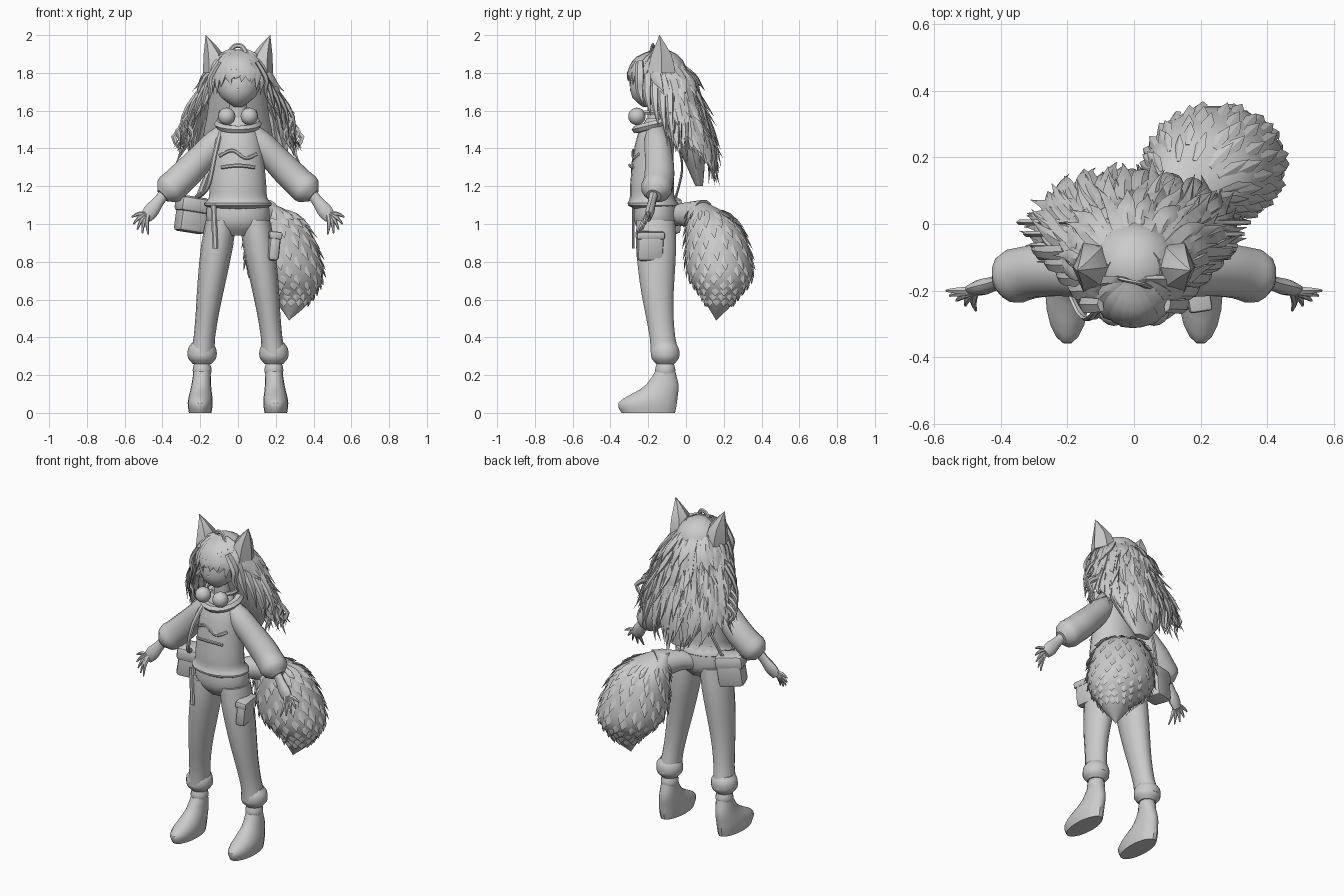
import bpy, bmesh, math, random
from mathutils import Vector, Matrix

random.seed(4)
if "Cube" in bpy.data.objects:
    bpy.data.objects.remove(bpy.data.objects["Cube"])

GREY = (.6, .6, .6, 1)
grey = bpy.data.materials.new("plain grey")
grey.use_nodes = True
grey.diffuse_color = GREY
grey.node_tree.nodes["Principled BSDF"].inputs["Base Color"].default_value = GREY
FRONT, UP = Vector((0, -1, 0)), Vector((0, 0, 1))


def finish(bm, name, location=(0, 0, 0), rotation=(0, 0, 0), angle=40):
    bmesh.ops.recalc_face_normals(bm, faces=bm.faces)
    mesh = bpy.data.meshes.new(name)
    bm.to_mesh(mesh)
    bm.free()
    mesh.materials.append(grey)
    mesh.shade_smooth()
    mesh.set_sharp_from_angle(angle=math.radians(angle))
    part = bpy.data.objects.new(name, mesh)
    part.location, part.rotation_euler = location, rotation
    bpy.context.collection.objects.link(part)


def curve(values, t):
    """Smooth value at t along evenly spaced numbers or vectors."""
    last = len(values) - 1
    i = min(int(t * last), last - 1)
    f = t * last - i
    before, start, end, after = (values[min(max(k, 0), last)] for k in range(i - 1, i + 3))
    slope_in, slope_out = (end - before) / 2, (after - start) / 2
    gap = end - start
    return start + slope_in * f + (gap * 3 - slope_in * 2 - slope_out) * f ** 2 \
        + (slope_in + slope_out - gap * 2) * f ** 3


def add_tube(bm, points, widths, flat=(1, 1), sides=14, facing=None, steps=10):
    """Loft ellipses along a path; rings are level unless a facing is given."""
    points = [Vector(p) for p in points]
    samples = [k / steps for k in range(steps + 1)]
    path = [curve(points, t) for t in samples]
    loops = []
    for i, t in enumerate(samples):
        across, depth = Vector((1, 0, 0)), -FRONT
        if facing:
            tangent = path[min(i + 1, steps)] - path[max(i - 1, 0)]
            across = tangent.cross(facing).normalized()
            depth = across.cross(tangent).normalized()
        width = max(curve(widths, t), .001)
        thick = width * curve(flat, t)
        angles = [math.tau * k / sides for k in range(sides)]
        loops.append([bm.verts.new(path[i] + across * width * math.cos(a) + depth * thick * math.sin(a))
                      for a in angles])
    for low, high in zip(loops, loops[1:]):
        for k in range(sides):
            n = (k + 1) % sides
            bm.faces.new((low[k], low[n], high[n], high[k]))
    bm.faces.new(loops[0])
    bm.faces.new(loops[-1])


def tube(name, *args, **options):
    bm = bmesh.new()
    add_tube(bm, *args, **options)
    finish(bm, name)


def strap(name, points, width=.013, facing=FRONT, flat=(.5, .5)):
    tube(name, points, (width, width), flat, sides=6, facing=facing, steps=16)


def box(name, location, size, rotation, bevel=.02):
    bm = bmesh.new()
    bmesh.ops.create_cube(bm, size=1)
    bm.transform(Matrix.Diagonal((*size, 1)))
    bmesh.ops.bevel(bm, geom=bm.edges[:], offset=bevel, segments=2, affect='EDGES', profile=.5)
    finish(bm, name, location, rotation)


def ball(name, location, radius):
    bm = bmesh.new()
    bmesh.ops.create_uvsphere(bm, u_segments=16, v_segments=10, radius=radius)
    finish(bm, name, location)


def arc(height, radius, start, stop, tilt=0):
    """Points round the neck, rising towards the back by tilt."""
    angles = [math.radians(start + (stop - start) * k / 8) for k in range(9)]
    return [(radius * math.sin(a), -.16 + radius * math.cos(a), height + tilt * math.cos(a)) for a in angles]


# Body and hoodie
tube("hoodie", [(0, -.17, 1.08), (0, -.18, 1.2), (0, -.16, 1.56)],
     (.14, .18, .155, .15, .14, .12, .06), (.75, .8), sides=20, steps=14)
tube("hips", [(0, -.16, 1.15), (0, -.16, .94)], (.14, .165, .16, .09), (.7, .7), sides=18)
tube("neck", [(0, -.155, 1.5), (0, -.16, 1.7)], (.05, .045))
tube("head", [(0, -.21, 1.62), (0, -.17, 1.77), (0, -.15, 1.91)], (.02, .09, .12, .12, .11, .04), sides=18)
ball("nose", (0, -.285, 1.71), .012)
strap("hood_collar", arc(1.53, .1, 0, 360, .03), .028, UP, (.8, .8))
strap("pocket_seam", [(-.09, -.28, 1.3), (0, -.3, 1.31), (.09, -.28, 1.3)], .01)
strap("chest_lace", [(-.1, -.25, 1.36), (-.03, -.28, 1.39), (.04, -.28, 1.35), (.1, -.25, 1.37)], .01)

for s, side in ((1, "left"), (-1, "right")):
    def mirrored(*points):
        return [Vector((s * x, y, z)) for x, y, z in points]

    # Legs and shoes
    ankle = (.19, -.11, .2)
    tube(side + "_trouser_leg", mirrored((.09, -.16, 1.02), (.15, -.15, .62), (.19, -.11, .3)),
         (.08, .085, .075, .063, .057, .065), (1.3, 1.2))
    tube(side + "_trouser_cuff", mirrored((.19, -.11, .37), (.19, -.11, .26)), (.055, .075, .075, .05))
    tube(side + "_sock", mirrored((.19, -.11, .3), ankle), (.04, .04, .05, .045), (1.1, 1.1))
    tube(side + "_shoe", mirrored((.2, -.2, 0), (.2, -.2, .06), (.195, -.13, .14), (.19, -.11, .22)),
         (.06, .066, .053, .045), (2.4, 2.35, 1.75, 1.2), sides=18)

    # Arms and hands
    tube(side + "_sleeve", mirrored((.06, -.16, 1.49), (.27, -.14, 1.27), (.4, -.17, 1.15)),
         (.05, .07, .075, .08, .08, .08, .04), facing=FRONT, steps=14)
    tube(side + "_palm", mirrored((.39, -.17, 1.16), (.49, -.2, 1.03)), (.03, .03, .04, .03), (.8, .5),
         sides=10, facing=FRONT)
    bm = bmesh.new()
    for k in range(5):
        a = math.radians(10 + 20 * k)
        knuckle = Vector((.475, -.2, 1.055))
        reach = Vector((.09 * math.cos(a), -.015 * k, -.11 * math.sin(a)))
        middle = knuckle + reach * .5 + Vector((.008, 0, .008))
        add_tube(bm, mirrored(knuckle, middle, knuckle + reach), (.014, .011, .004), sides=6, facing=FRONT, steps=4)
    finish(bm, side + "_fingers")

    # Ears and headphones
    tube(side + "_ear", mirrored((.12, -.13, 1.8), (.13, -.13, 1.9), (.17, -.14, 2)), (.065, .052, 0),
         (1.3, 1), sides=6, steps=4)
    ball(side + "_headphone", (s * .06, -.26, 1.57), .046)
strap("headphone_band", arc(1.59, .09, -140, 140), facing=UP, flat=(1, 1))

# Bag, straps and thigh pocket
BAG_TURN = (0, .15, .35)
box("bag", (-.245, -.1, 1.05), (.15, .12, .19), BAG_TURN)
box("bag_flap", (-.24, -.105, 1.1), (.165, .135, .08), BAG_TURN)
shoulder = (-.08, -.15, 1.55)
strap("front_strap", [(-.22, -.15, 1.14), (-.16, -.27, 1.2), (-.12, -.27, 1.38), shoulder])
strap("back_strap", [shoulder, (-.09, -.06, 1.45), (-.15, -.02, 1.3), (-.22, -.06, 1.12)])
strap("hanging_strap", [(-.13, -.28, 1.1), (-.12, -.28, .87)], .015)
box("thigh_pocket", (.185, -.19, .88), (.06, .14, .15), (0, .1, .15))
box("thigh_pocket_flap", (.19, -.19, .94), (.07, .15, .04), (0, .1, .15), .01)

# Hair volume under the locks
ball("hair_crown", (0, -.13, 1.785), .14)
tube("hair_mass", [(0, -.1, 1.8), (0, -.04, 1.6), (0, .03, 1.4), (0, .07, 1.2)],
     (.14, .16, .18, .05), (.9, .75, .4, .4), sides=18)


def on_hair(height, a):
    """Point on the outer hair surface at a height and a turn from the back."""
    t = min(max((1.9 - height) / .7, 0), 1)
    width = curve((.07, .17, .21, .25, .28, .27, .18), t)
    depth = curve((.08, .14, .15, .15, .15, .12, .08), t)
    return Vector((width * math.sin(a), depth * math.cos(a) - .15 + .2 * t, height))


# Layered back and side locks
bm = bmesh.new()
LAYERS = 5
for layer in range(LAYERS):
    count = 16 + 2 * layer
    for i in range(count):
        a = math.radians(-108 + 216 * (i + random.uniform(.2, .8)) / count)
        out = Vector((math.sin(a), math.cos(a), 0))
        across = out.cross(UP)
        top = 1.9 - .06 * layer
        bottom = 1.66 - .12 * layer + random.uniform(-.04, .05)
        bottom = max(bottom, 1.2 + .2 * abs(out.x) ** 3)
        phase, flick = random.uniform(0, 6), random.uniform(.01, .06)
        points = []
        for t in (0, .2, .4, .6, .8, 1):
            wave = across * (.018 * t * math.sin(phase + 5 * t)) + out * (.008 * math.sin(phase + 7 * t))
            points.append(on_hair(top + (bottom - top) * t, a) + wave + out * flick * t ** 3)
        width = random.uniform(.02, .034)
        add_tube(bm, points, (width * .6, width, width * .9, 0), (.45, .45), sides=5, facing=out)
finish(bm, "back_hair_locks")

# Fringe, face-framing locks and loose curls
bm = bmesh.new()
for i in range(11):
    u = i / 5 - 1
    bend = .08 * u * u
    tip = (.14 * u + random.uniform(-.025, .025), bend - .31, 1.75 - bend + random.uniform(-.015, .02))
    add_tube(bm, [(.03 * u, -.17, 1.915), (.1 * u, bend - .26, 1.87), (.13 * u, bend - .3, 1.8), tip],
             (.02, .032, .027, 0), (.45, .45), sides=5, facing=Vector((u, -1, .2)))
for s in (-1, 1):
    outward = Vector((s, -.3, 0))
    for i in range(5):
        y, reach, end = .04 * i - .245, .165 + .035 * i, 1.63 - .06 * i
        add_tube(bm, [(s * .1, y, 1.86), (s * .15, y, 1.77), (s * reach - s * .02, y, .9 + end / 2 - .01),
                      (s * reach, y + .02, end)], (.022, .026, .02, 0), (.5, .5), sides=5, facing=outward)
    for i in range(4):
        y, swing = .035 * i - .1, Vector((s, 0, 0))
        start = Vector((s * (.2 + .02 * i), y, 1.62 - .03 * i))
        drops = [start + swing * sway - UP * .07 * k for k, sway in enumerate((0, .08, .04, .07))]
        add_tube(bm, [(s * .14, y, 1.72), *drops], (.018, .016, .015, .012, 0), (.6, .6), sides=5, facing=FRONT)
finish(bm, "front_hair_locks")
strap("crown_curl", [(-.05, -.16, 1.9), (-.02, -.17, 1.94), (.02, -.18, 1.94), (.045, -.19, 1.9)])

# Bushy tail
TAIL = [Vector(p) for p in ((.12, .06, 1.12), (.2, .14, 1), (.25, .18, .75), (.29, .18, .6), (.27, .16, .49))]
TAIL_WIDTHS, TAIL_FLAT = (.04, .16, .2, .1, 0), .88
tube("tail", TAIL, TAIL_WIDTHS, (TAIL_FLAT, TAIL_FLAT), sides=22, steps=20)
tube("tail_root", [(.01, -.09, 1.03), (.06, -.02, 1.05), (.15, .09, 1.04)], (.05, .06, .09), facing=UP)
bm = bmesh.new()
for row in range(12):
    for k in range(13):
        a = math.tau * (k + row % 2 / 2 + random.uniform(-.2, .2)) / 13
        out = Vector((math.cos(a), math.sin(a), 0))
        tuft = []
        for step, lift in enumerate((-.006, .004, .018)):
            t = .14 + .055 * row + .04 * step
            round_tail = Vector((out.x, out.y * TAIL_FLAT, 0))
            tuft.append(curve(TAIL, t) + round_tail * (curve(TAIL_WIDTHS, t) + lift))
        add_tube(bm, tuft, (.012, .02, 0), (.3, .3), sides=4, facing=out, steps=2)
finish(bm, "tail_fur_tufts", angle=30)
